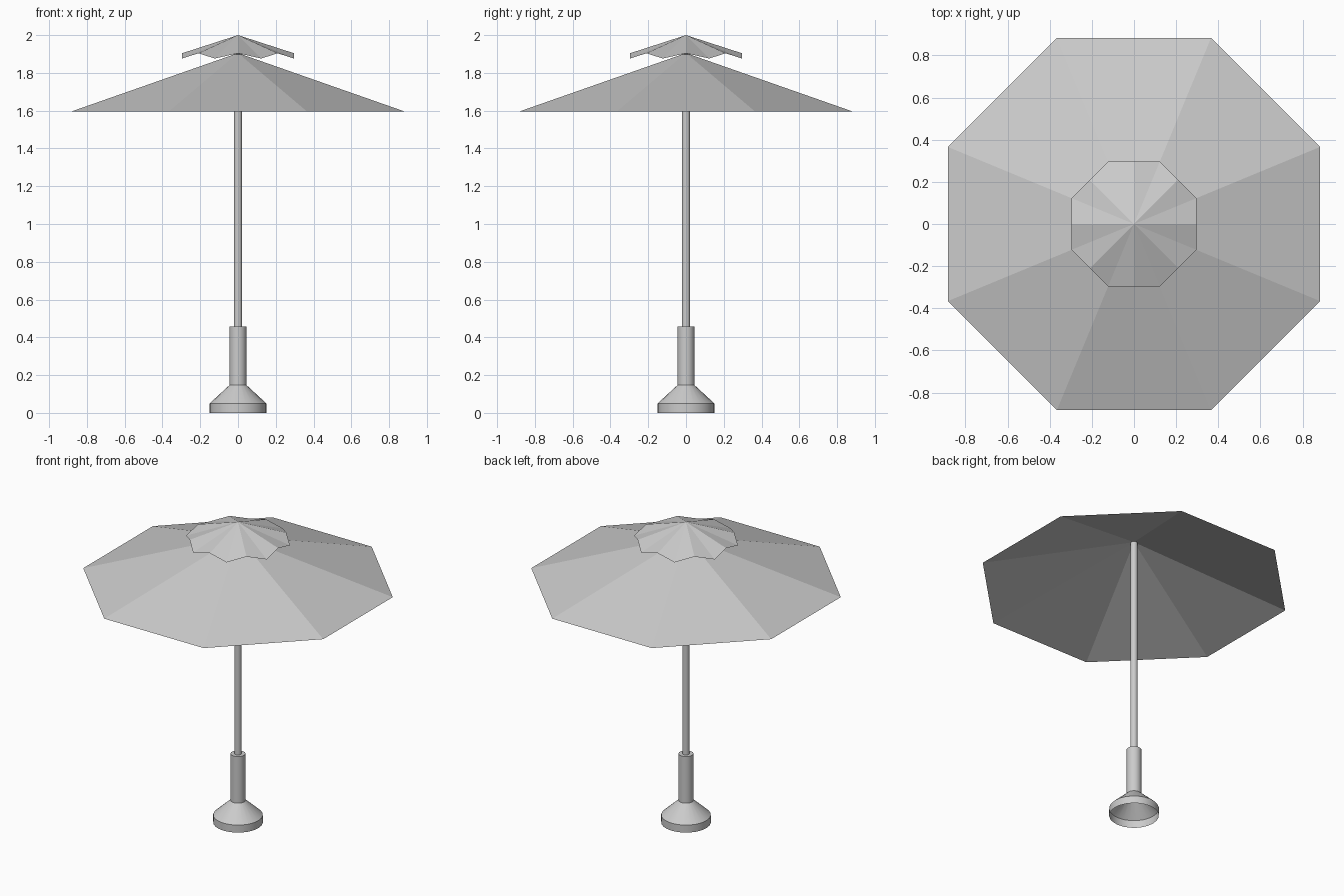
import bpy, bmesh
from math import cos, sin, tau, radians

cube = bpy.data.objects.get("Cube")
if cube:
    bpy.data.objects.remove(cube)

grey = bpy.data.materials.new("light_grey")
grey.use_nodes = True
colour = (0.6, 0.6, 0.6, 1)
grey.diffuse_color = colour
grey.node_tree.nodes["Principled BSDF"].inputs["Base Color"].default_value = colour


def finish(name, bm, smooth):
    mesh = bpy.data.meshes.new(name)
    bm.to_mesh(mesh)
    bm.free()
    mesh.materials.append(grey)
    obj = bpy.data.objects.new(name, mesh)
    bpy.context.collection.objects.link(obj)
    if smooth:
        bpy.ops.object.select_all(action="DESELECT")
        obj.select_set(True)
        bpy.context.view_layer.objects.active = obj
        bpy.ops.object.shade_smooth_by_angle(angle=radians(35))
    return obj


def turned(name, profile, sides=24):
    """Revolve (radius, height) pairs, listed bottom to top, around z."""
    bm = bmesh.new()
    rings = [[bm.verts.new((r * cos(tau * i / sides), r * sin(tau * i / sides), z))
              for i in range(sides)] for r, z in profile]
    for low, high in zip(rings, rings[1:]):
        for i in range(sides):
            j = (i + 1) % sides
            bm.faces.new((low[i], low[j], high[j], high[i]))
    return finish(name, bm, True)


def tent(name, apex_z, rim):
    """Open fan of flat panels from an apex to a rim of points."""
    bm = bmesh.new()
    apex = bm.verts.new((0, 0, apex_z))
    edge = [bm.verts.new(p) for p in rim]
    for i, v in enumerate(edge):
        bm.faces.new((apex, v, edge[(i + 1) % len(edge)]))
    return finish(name, bm, False)


def polar(r, step, z):
    a = tau * step / 16
    return (r * cos(a), r * sin(a), z)


# Hollow foot, open underneath
turned("base", [(0.15, 0), (0.15, 0.05), (0.045, 0.147)])
# Sleeve with a narrow ledge around the pole
turned("pole_sleeve", [(0.045, 0.147), (0.045, 0.457), (0.022, 0.457)])
turned("pole", [(0.022, 0.147), (0.022, 1.9)])
# Eight-sided canopy
tent("canopy", 1.905, [polar(0.957, k, 1.595) for k in range(1, 16, 2)])
# Vent cap: ridges to the edge middles, drooping corners between them
tent("vent_cap", 2.0, [polar(0.321, k, 1.876) if k % 2 else polar(0.296, k, 1.904)
                       for k in range(16)])
